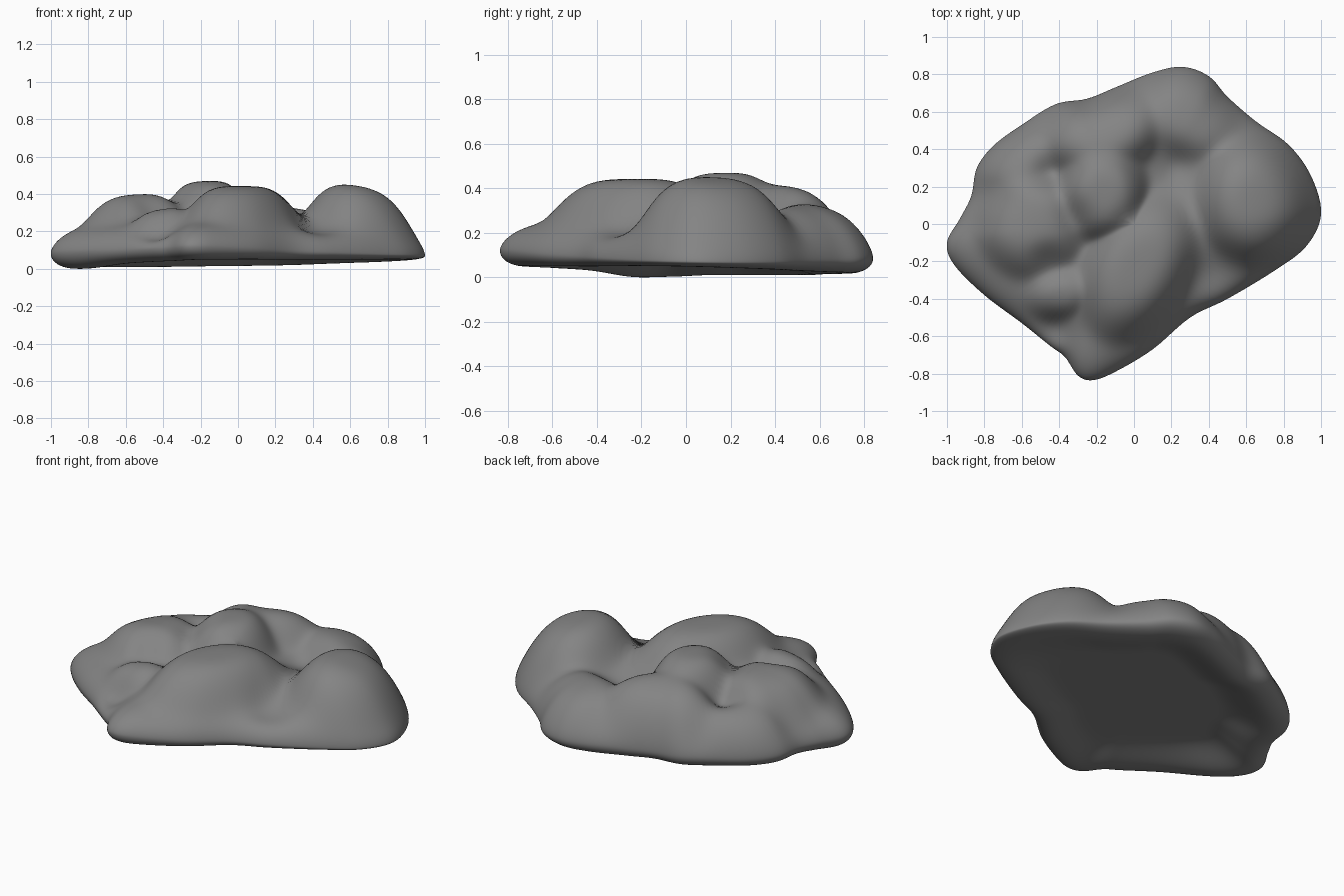
import bpy, bmesh, math
from mathutils import Vector

if "Cube" in bpy.data.objects:
    bpy.data.objects.remove(bpy.data.objects["Cube"])

# Footprint of the rock, anticlockwise from the right tip
OUTLINE = [(1, .05), (.95, .25), (.83, .42), (.65, .55), (.5, .68), (.4, .79), (.26, .84),
           (.1, .81), (-.1, .73), (-.25, .67), (-.42, .64), (-.6, .53), (-.75, .42),
           (-.84, .3), (-.87, .15), (-.93, .03), (-1, -.1), (-.96, -.22), (-.8, -.38),
           (-.6, -.53), (-.45, -.65), (-.37, -.71), (-.3, -.81), (-.22, -.835), (-.1, -.79),
           (.1, -.67), (.3, -.5), (.5, -.4), (.75, -.25), (.92, -.12)]
# Rounded lumps: x, y, height, radius x, radius y, rotation
LUMPS = [(.66, .13, .485, .38, .44, 0),       # right boulder
         (.02, -.24, .462, .35, .51, -26),    # front boulder
         (-.55, 0, .425, .37, .38, 20),       # left boulder
         (-.17, .17, .49, .29, .33, 0),       # peak
         (-.18, .5, .45, .42, .32, 15),       # back shoulder
         (.3, .6, .365, .4, .34, -30),        # back ledge
         (-.41, -.38, .355, .24, .18, 25),    # small front knob
         (-.62, .36, .37, .34, .27, 40)]      # back left shoulder
# Hollows: x, y, depth, radius
PITS = [(.22, .3, .05, .12), (-.43, -.57, .08, .1), (-.46, -.2, .05, .09),
        (-.46, .29, .04, .11), (-.3, .05, .03, .1), (.42, -.28, .06, .15)]
STEPS, RINGS, SHARP = 6, 44, 32


def smooth_loop(pts):
    out, n = [], len(pts)
    for i in range(n):
        a, b, c, d = (Vector(pts[(i + k) % n]) for k in (-1, 0, 1, 2))
        for s in range(STEPS):
            t = s / STEPS
            out.append(.5 * (2 * b + (c - a) * t + (2 * a - 5 * b + 4 * c - d) * t * t
                             + (3 * b - a - 3 * c + d) * t ** 3))
    return out


def lump_height(x, y):
    total = math.exp(SHARP * .285)
    for cx, cy, h, rx, ry, rot in LUMPS:
        a = math.radians(rot)
        u = ((x - cx) * math.cos(a) + (y - cy) * math.sin(a)) / rx
        v = ((y - cy) * math.cos(a) - (x - cx) * math.sin(a)) / ry
        total += math.exp(SHARP * h * math.exp(-(u * u + v * v) ** 1.9))
    z = math.log(total) / SHARP
    for cx, cy, depth, r in PITS:
        z -= depth * math.exp(-((x - cx) ** 2 + (y - cy) ** 2) / r ** 2)
    return z


def foot(x, y):
    return .045 + .02 * x - .025 * y - .028 * math.exp(-((x + .87) ** 2 + (y + .2) ** 2) / .05)


def rim(x, y):
    return .095 - .005 * x - .02 * y + .04 * y * y


def top(x, y, t, ex, ey):
    r = rim(ex, ey)
    return r + (1 - t ** 5.5) ** .6 * (lump_height(x, y) - r)


def under(x, y, t, ex, ey):
    f, r = foot(ex, ey), rim(ex, ey)
    s = min(1, max(0, (t - .55) / .37))
    hollow = 1 - s * s * (3 - 2 * s)
    z = f + (r - f) * (1 - math.sqrt(max(0, 1 - t ** 14)))
    return z * (1 - hollow) + .1 * hollow


# Concentric rings: top from centre to rim, then underside back to centre
loop = smooth_loop(OUTLINE)
bm = bmesh.new()
rings = []
order = [(i, top) for i in range(1, RINGS + 1)] + [(i, under) for i in range(RINGS - 1, 0, -1)]
for i, height in order:
    t = math.sin(math.pi / 2 * i / RINGS)
    rings.append([bm.verts.new((p.x * t, p.y * t, height(p.x * t, p.y * t, t, p.x, p.y)))
                  for p in loop])
n = len(loop)
for a, b in zip(rings, rings[1:]):
    for j in range(n):
        k = (j + 1) % n
        bm.faces.new((a[j], b[j], b[k], a[k]))
crown = bm.verts.new((0, 0, lump_height(0, 0)))
base = bm.verts.new((0, 0, .1))
for j in range(n):
    k = (j + 1) % n
    bm.faces.new((crown, rings[0][j], rings[0][k]))
    bm.faces.new((base, rings[-1][k], rings[-1][j]))

# Soften creases and rim, then stand the rock on the ground
for _ in range(4):
    bmesh.ops.smooth_vert(bm, verts=bm.verts, factor=.3, use_axis_x=False,
                          use_axis_y=False, use_axis_z=True)
low = min(v.co.z for v in bm.verts)
bmesh.ops.translate(bm, verts=bm.verts, vec=(0, 0, -low))
bmesh.ops.recalc_face_normals(bm, faces=bm.faces)
for f in bm.faces:
    f.smooth = True

mesh = bpy.data.meshes.new("rock")
bm.to_mesh(mesh)
bm.free()
rock = bpy.data.objects.new("rock", mesh)
bpy.context.collection.objects.link(rock)

# Dark grey stone
stone = bpy.data.materials.new("stone")
stone.diffuse_color = (.23, .23, .23, 1)
stone.use_nodes = True
stone.node_tree.nodes["Principled BSDF"].inputs["Base Color"].default_value = stone.diffuse_color
mesh.materials.append(stone)
